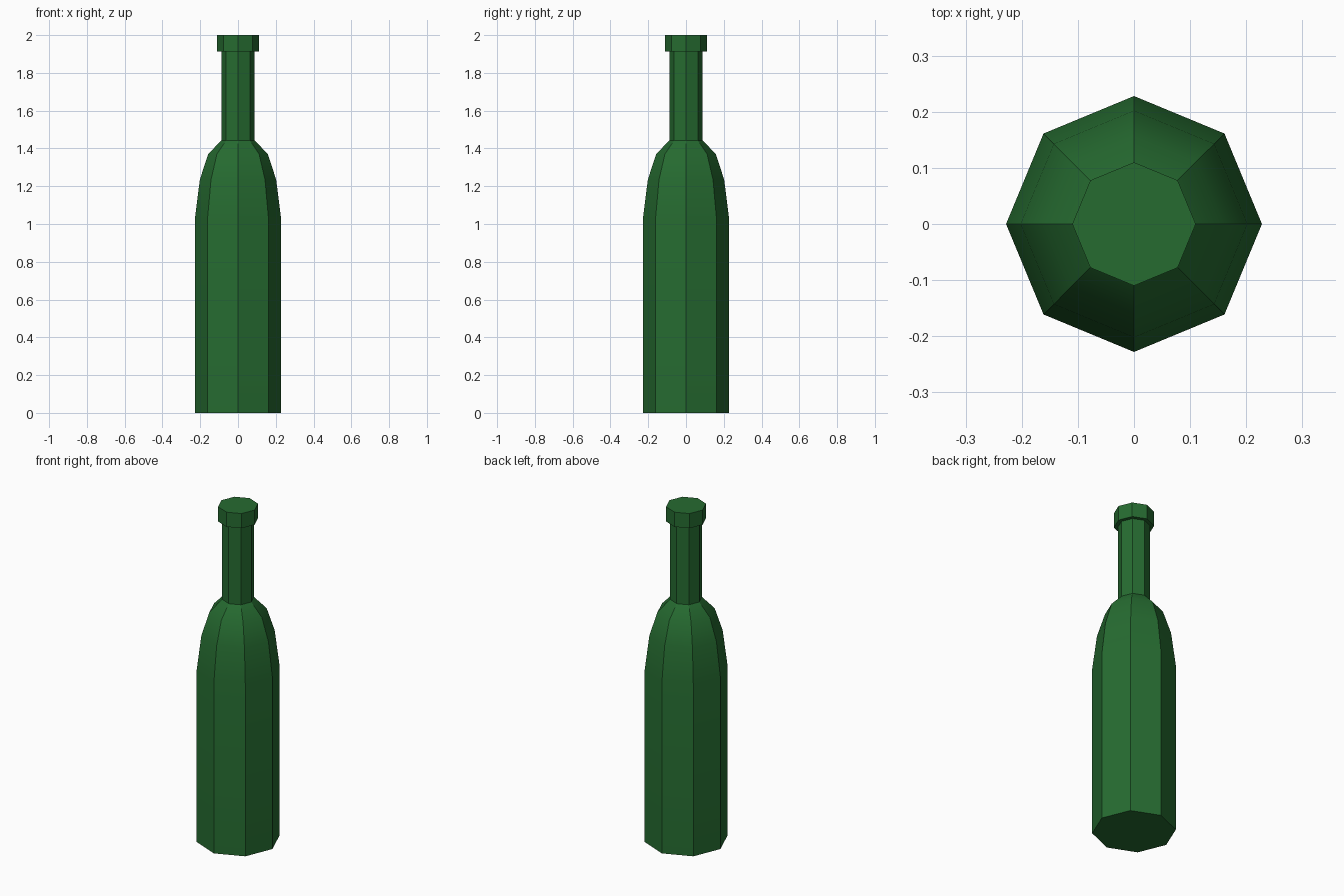
import bpy, bmesh, math

if "Cube" in bpy.data.objects:
    bpy.data.objects.remove(bpy.data.objects["Cube"])

SIDES = 8

glass = bpy.data.materials.new("green glass")
glass.diffuse_color = (0.019, 0.147, 0.030, 1)
glass.use_nodes = True
glass.node_tree.nodes["Principled BSDF"].inputs["Base Color"].default_value = glass.diffuse_color


def lathe(name, profile):
    """Closed eight-sided solid from (radius, height) points."""
    bm = bmesh.new()
    rings = [[bm.verts.new((r * math.cos(i * math.tau / SIDES),
                            r * math.sin(i * math.tau / SIDES), z))
              for i in range(SIDES)] for r, z in profile]
    for low, high in zip(rings, rings[1:]):
        for i in range(SIDES):
            j = (i + 1) % SIDES
            bm.faces.new((low[i], low[j], high[j], high[i]))
    bm.faces.new(rings[0][::-1])
    bm.faces.new(rings[-1])
    mesh = bpy.data.meshes.new(name)
    bm.to_mesh(mesh)
    bm.free()
    mesh.materials.append(glass)
    obj = bpy.data.objects.new(name, mesh)
    bpy.context.collection.objects.link(obj)
    # Soft shoulder, crisp facets
    bpy.ops.object.select_all(action='DESELECT')
    obj.select_set(True)
    bpy.context.view_layer.objects.active = obj
    bpy.ops.object.shade_smooth_by_angle(angle=math.radians(30))
    return obj


# Body, curved shoulder, neck and lip in one continuous profile
lathe("bottle", [(0.228, 0), (0.228, 1.03), (0.202, 1.235), (0.158, 1.37),
                 (0.088, 1.443), (0.088, 1.912), (0.11, 1.912), (0.11, 2.0)])
